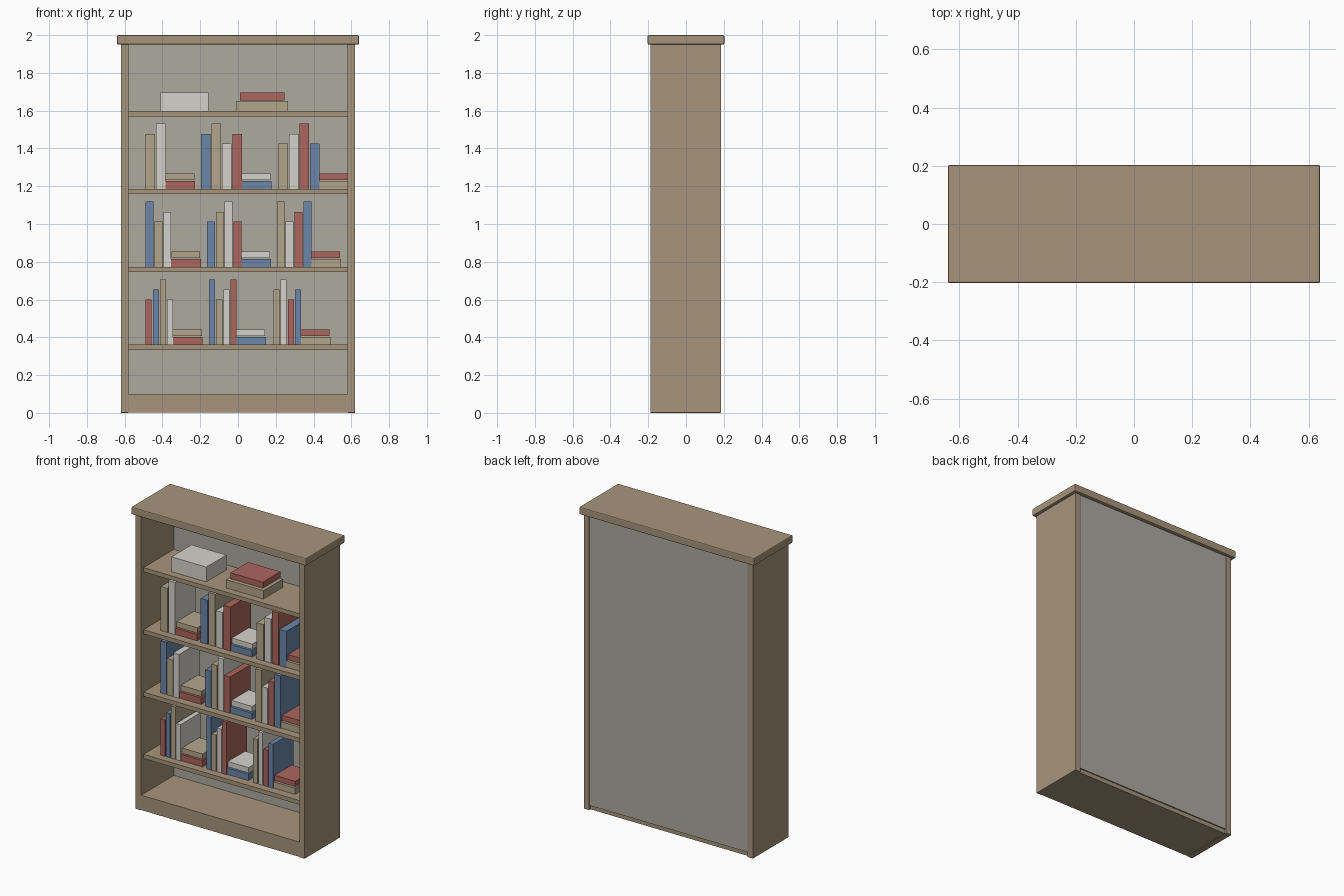
import bpy

if "Cube" in bpy.data.objects:
    bpy.data.objects.remove(bpy.data.objects["Cube"])


def material(name, rgb):
    m = bpy.data.materials.new(name)
    m.diffuse_color = (*rgb, 1)
    m.use_nodes = True
    m.node_tree.nodes["Principled BSDF"].inputs["Base Color"].default_value = m.diffuse_color
    return m


WOOD = material("wood", (0.39, 0.30, 0.20))
PANEL = material("panel_grey", (0.42, 0.40, 0.35))
RED = material("red", (0.42, 0.13, 0.11))
BLUE = material("blue", (0.15, 0.24, 0.40))
BEIGE = material("beige", (0.45, 0.38, 0.26))
WHITE = material("white", (0.66, 0.65, 0.60))


def box(name, x, y, z, mat, bevel=0):
    """Axis-aligned box from (min, max) pairs, optionally with softened edges."""
    bpy.ops.mesh.primitive_cube_add(size=1, location=[(a + b) / 2 for a, b in (x, y, z)])
    ob = bpy.context.object
    ob.name = name
    ob.scale = [b - a for a, b in (x, y, z)]
    bpy.ops.object.transform_apply(location=False, rotation=False, scale=True)
    ob.data.materials.append(mat)
    if bevel:
        mod = ob.modifiers.new("soft_edges", 'BEVEL')
        mod.width = bevel
        mod.segments = 2
    return ob


# Cabinet frame
box("top_board", (-0.64, 0.64), (-0.203, 0.203), (1.95, 2.0), WOOD, 0.006)
for side, x in (("left", (-0.62, -0.58)), ("right", (0.58, 0.62))):
    box(side + "_side", x, (-0.188, 0.185), (0, 1.951), WOOD, 0.003)
box("plinth", (-0.581, 0.581), (-0.185, 0.172), (0.002, 0.10), WOOD)
box("back_panel", (-0.581, 0.581), (0.158, 0.18), (0.03, 1.95), PANEL)

# Shelves
SHELF_TOPS = [0.361, 0.773, 1.186, 1.597]
for i, top in enumerate(SHELF_TOPS):
    box(f"shelf_{i + 1}", (-0.581, 0.581), (-0.16, 0.16), (top - 0.028, top), WOOD)

# Book rows: book width, spacing, group start positions, height index of each book
COLORS = [
    [(RED, BLUE, BEIGE, WHITE), (BLUE, BEIGE, WHITE, RED), (BEIGE, WHITE, RED, BLUE)],
    [(BLUE, BEIGE, WHITE), (BLUE, BEIGE, WHITE, RED), (BEIGE, WHITE, RED, BLUE)],
    [(BEIGE, WHITE), (BLUE, BEIGE, WHITE, RED), (BEIGE, WHITE, RED, BLUE)],
]
ROWS = [
    (0.032, 0.0377, (-0.489, -0.153, 0.188), ("0120", "2012", "1201")),
    (0.042, 0.0467, (-0.489, -0.164, 0.206), ("201", "0120", "2012")),
    (0.050, 0.0555, (-0.489, -0.196, 0.214), ("12", "1201", "0120")),
]
HEIGHTS = (0.24, 0.291, 0.346)
STACKS = [(RED, BEIGE), (BLUE, WHITE), (BEIGE, RED)]

for r, (width, pitch, starts, sizes) in enumerate(ROWS):
    z = SHELF_TOPS[r]
    for g, start in enumerate(starts):
        # Upright books
        for k, mat in enumerate(COLORS[r][g]):
            x = start + k * pitch
            h = HEIGHTS[int(sizes[g][k])]
            box(f"book_{r + 1}_{g + 1}_{k + 1}", (x, x + width), (-0.11, 0.105), (z, z + h), mat)
        # Two books lying beside them
        x = start + (len(sizes[g]) - 1) * pitch + width - 0.003
        low, high = STACKS[g]
        box(f"flat_book_lower_{r + 1}_{g + 1}", (x, x + 0.16), (-0.105, 0.09), (z, z + 0.042), low)
        box(f"flat_book_upper_{r + 1}_{g + 1}", (x + 0.004, x + 0.155), (-0.095, 0.085),
            (z + 0.046, z + 0.081), high)

# Storage box and stacked books on the top shelf
z = SHELF_TOPS[3]
box("storage_box", (-0.41, -0.155), (-0.11, 0.10), (z, z + 0.098), WHITE)
box("large_book_lower", (-0.01, 0.265), (-0.112, 0.09), (z, z + 0.055), BEIGE)
box("large_book_upper", (0.01, 0.246), (-0.092, 0.092), (z + 0.058, z + 0.098), RED)
